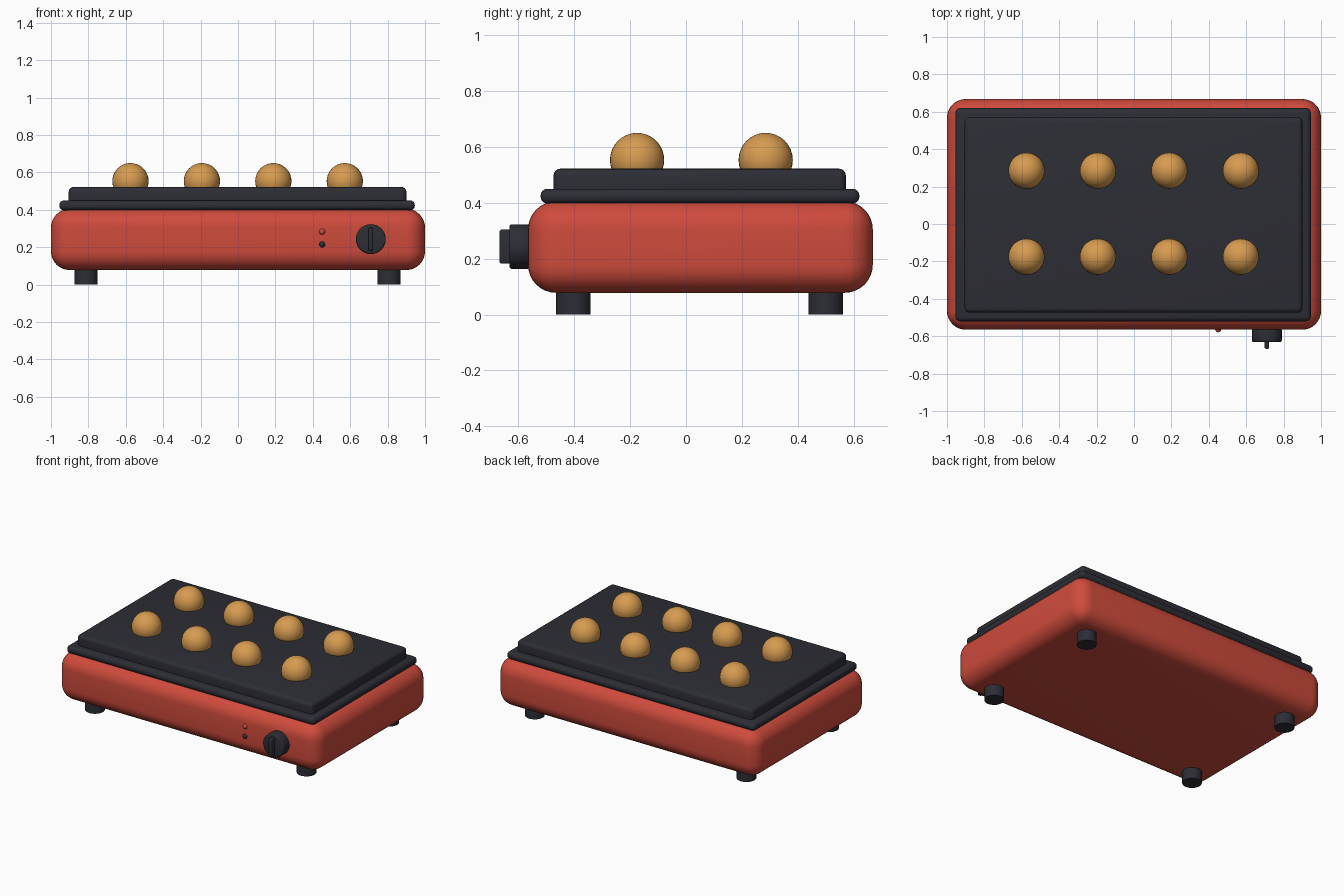
import bpy
import math

cube = bpy.data.objects.get("Cube")
if cube:
    bpy.data.objects.remove(cube, do_unlink=True)


def material(name, colour):
    mat = bpy.data.materials.new(name)
    mat.use_nodes = True
    mat.diffuse_color = (*colour, 1)
    mat.node_tree.nodes["Principled BSDF"].inputs["Base Color"].default_value = (*colour, 1)
    return mat


red = material("red enamel", (0.62, 0.07, 0.045))
dark = material("dark iron", (0.026, 0.027, 0.036))
dough = material("golden dough", (0.68, 0.33, 0.08))


def finish(name, mat, bevel=0, segments=4):
    obj = bpy.context.object
    obj.name = name
    obj.data.materials.append(mat)
    bpy.ops.object.transform_apply(location=False, rotation=True, scale=True)
    if bevel:
        mod = obj.modifiers.new("rounded edges", "BEVEL")
        mod.width = bevel
        mod.segments = segments
        mod.limit_method = "ANGLE"
        bpy.ops.object.modifier_apply(modifier=mod.name)
    bpy.ops.object.shade_smooth_by_angle(angle=math.radians(35))
    return obj


def box(name, low, high, mat, bevel, segments=4):
    centre = [(a + b) / 2 for a, b in zip(low, high)]
    bpy.ops.mesh.primitive_cube_add(size=1, location=centre)
    bpy.context.object.scale = [b - a for a, b in zip(low, high)]
    return finish(name, mat, bevel, segments)


def cylinder(name, centre, radius, depth, mat, bevel=0, facing_front=False):
    turn = (math.pi / 2, 0, 0) if facing_front else (0, 0, 0)
    bpy.ops.mesh.primitive_cylinder_add(vertices=32, radius=radius, depth=depth,
                                        location=centre, rotation=turn)
    return finish(name, mat, bevel, 3)


def ball(name, centre, radius, mat):
    bpy.ops.mesh.primitive_uv_sphere_add(segments=32, ring_count=16, radius=radius, location=centre)
    return finish(name, mat)


# Rounded housing and stepped hot plate
box("housing", (-1, -0.565, 0.078), (1, 0.668, 0.405), red, 0.1, 8)
box("plate_rim", (-0.955, -0.52, 0.397), (0.945, 0.62, 0.45), dark, 0.024)
box("hot_plate", (-0.905, -0.474, 0.42), (0.9, 0.572, 0.522), dark, 0.025)

# Feet
for side, x in (("right", -0.813), ("left", 0.807)):
    for end, y in (("front", -0.403), ("back", 0.5)):
        cylinder(f"{end}_{side}_foot", (x, y, 0.06), 0.062, 0.12, dark)

# Two rows of dough balls sunk into the plate
for row, y in (("front", -0.175), ("back", 0.285)):
    for i in range(4):
        ball(f"{row}_dough_ball_{i + 1}", (-0.575 + i * 0.382, y, 0.553), 0.097, dough)

# Control knob with its grip bar
cylinder("knob", (0.71, -0.595, 0.243), 0.08, 0.074, dark, 0.01, True)
box("knob_grip", (0.697, -0.667, 0.182), (0.723, -0.6, 0.304), dark, 0.008, 3)

# Indicator lights
ball("upper_indicator", (0.45, -0.563, 0.283), 0.016, red)
ball("lower_indicator", (0.45, -0.563, 0.215), 0.016, dark)
